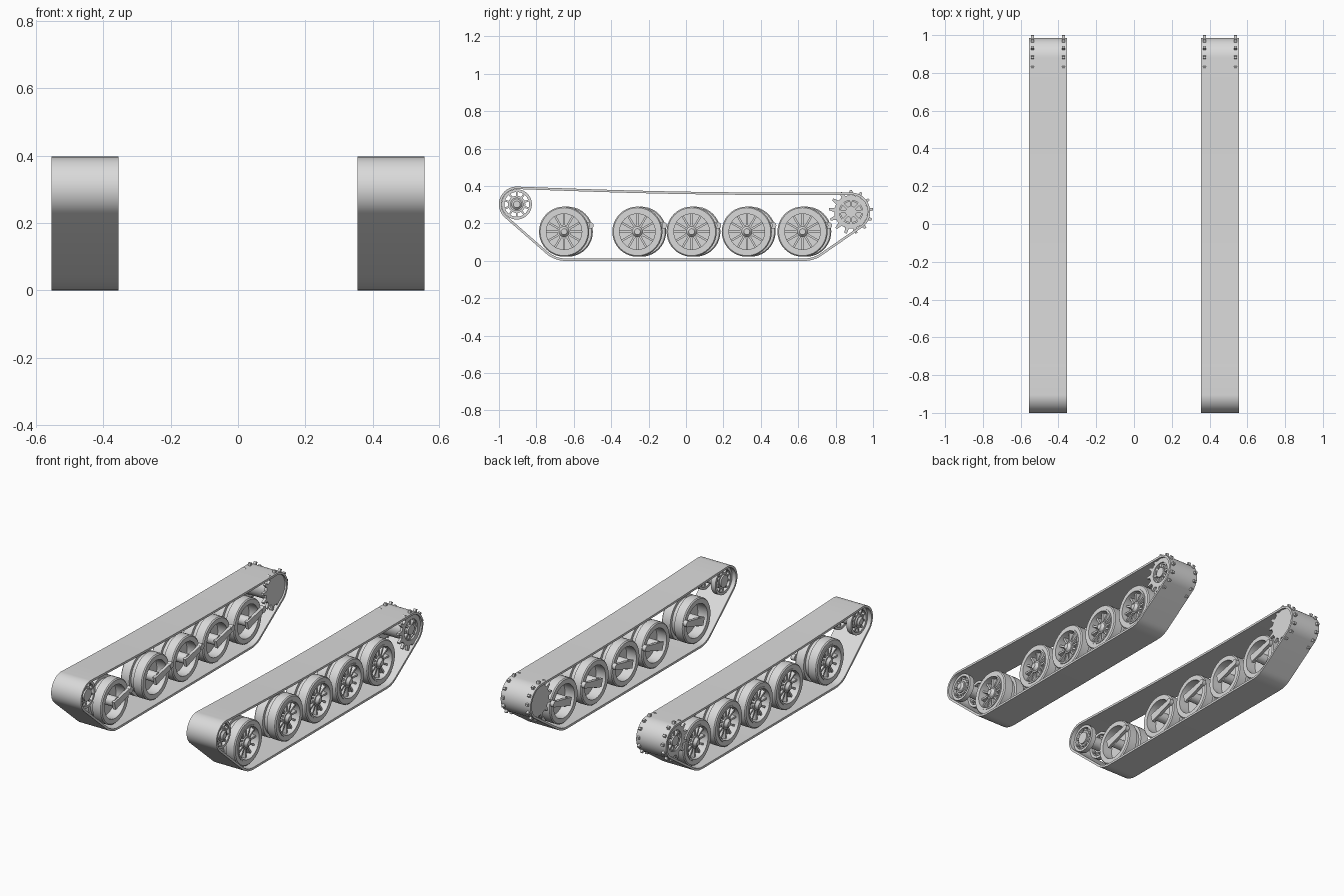
import bpy, bmesh, math
from mathutils import Matrix, Vector, geometry

cube = bpy.data.objects.get("Cube")
if cube:
    bpy.data.objects.remove(cube, do_unlink=True)

grey = bpy.data.materials.new("plain_grey")
grey.use_nodes = True
COLOUR = (0.7, 0.7, 0.7, 1)
grey.diffuse_color = COLOUR
grey.node_tree.nodes["Principled BSDF"].inputs["Base Color"].default_value = COLOUR

TRACK_X = 0.455     # middle of each track
HALF = 0.1          # half of the track width
BAND = 0.013        # track thickness
IDLER = (-0.905, 0.302)
SPROCKET = (0.882, 0.262)
WHEEL_Z = 0.156
WHEELS = (-0.652, -0.26, 0.03, 0.325, 0.623)


def lathe(bm, profile, segments=40):
    """Spin a closed (radius, x) outline around the x axis."""
    rings = []
    for i in range(segments):
        a = math.tau * i / segments
        rings.append([bm.verts.new((x, r * math.cos(a), r * math.sin(a))) for r, x in profile])
    for i, ring in enumerate(rings):
        following = rings[(i + 1) % segments]
        for j in range(len(profile)):
            k = (j + 1) % len(profile)
            bm.faces.new((ring[j], ring[k], following[k], following[j]))


def ring(bm, inner, outer, x0, x1):
    lathe(bm, [(inner, x0), (outer, x0), (outer, x1), (inner, x1)])


def disc(bm, radius, x0, x1, y=0, z=0, tip=None):
    """Solid round piece along x, optionally tapered."""
    place = Matrix.Translation(((x0 + x1) / 2, y, z)) @ Matrix.Rotation(math.pi / 2, 4, 'Y')
    bmesh.ops.create_cone(bm, cap_ends=True, segments=32, radius1=radius,
                          radius2=radius if tip is None else tip, depth=x1 - x0, matrix=place)


def bar(bm, angle, r0, r1, x0, x1, width, tip=1.0):
    """Box running outward from radius r0 to r1, optionally narrowed at its end."""
    verts = bmesh.ops.create_cube(bm, size=1)["verts"]
    turn = Matrix.Rotation(angle, 4, 'X')
    for v in verts:
        w = width * (tip if v.co.y > 0 else 1)
        v.co = turn @ Vector(((x0 + x1) / 2 + v.co.x * (x1 - x0),
                              (r0 + r1) / 2 + v.co.y * (r1 - r0), v.co.z * w))


def spokes(bm, count, *args):
    for i in range(count):
        bar(bm, math.tau * i / count + math.pi / 2, *args)


def finish(name, bm, side, y=0, z=0):
    """Mirror to the wanted side, place and shade smooth with sharp edges."""
    bmesh.ops.scale(bm, vec=(side, 1, 1), verts=bm.verts)
    bmesh.ops.recalc_face_normals(bm, faces=bm.faces)
    mesh = bpy.data.meshes.new(name)
    bm.to_mesh(mesh)
    bm.free()
    mesh.materials.append(grey)
    obj = bpy.data.objects.new(("left_" if side > 0 else "right_") + name, mesh)
    bpy.context.collection.objects.link(obj)
    obj.location = (side * TRACK_X, y, z)
    bpy.ops.object.select_all(action='DESELECT')
    obj.select_set(True)
    bpy.context.view_layer.objects.active = obj
    bpy.ops.object.shade_smooth_by_angle(angle=math.radians(35))


def track_outline():
    """Belt stretched around the end wheels, with a little sag on top."""
    pts = []
    circles = [(IDLER, 0.095), (SPROCKET, 0.103),
               ((-0.645, WHEEL_Z), WHEEL_Z), ((0.635, WHEEL_Z), WHEEL_Z)]
    for (y, z), r in circles:
        for i in range(72):
            a = math.tau * i / 72
            pts.append(Vector((y + r * math.cos(a), z + r * math.sin(a))))
    hull = [pts[i] for i in geometry.convex_hull_2d(pts)]
    out = []
    for i, p in enumerate(hull):
        q = hull[(i + 1) % len(hull)]
        out.append(p)
        if (q - p).length > 0.5 and p.y > 0.2:
            for k in range(1, 12):
                t = k / 12
                out.append(p.lerp(q, t) - Vector((0, 0.011 * math.sin(math.pi * t))))
    return out


def build_track(side):
    bm = bmesh.new()
    outline = track_outline()
    n = len(outline)
    rows = []
    for i, p in enumerate(outline):
        along = (outline[(i + 1) % n] - outline[i - 1]).normalized()
        q = p + Vector((-along.y, along.x)) * BAND
        rows.append([bm.verts.new((x, c.x, c.y))
                     for x, c in ((-HALF, p), (HALF, p), (HALF, q), (-HALF, q))])
    for i, row in enumerate(rows):
        after = rows[(i + 1) % n]
        for j in range(4):
            k = (j + 1) % 4
            bm.faces.new((row[j], row[k], after[k], after[j]))
    finish("track_band", bm, side)


def build_road_wheel(side, number, y):
    bm = bmesh.new()
    # Twin tyres with a groove between them
    lathe(bm, [(0.1, -0.073), (0.128, -0.073), (0.134, -0.067), (0.134, -0.014),
               (0.116, -0.014), (0.116, 0.014), (0.134, 0.014), (0.134, 0.067),
               (0.128, 0.073), (0.1, 0.073)])
    ring(bm, 0.095, 0.105, 0.04, 0.077)
    disc(bm, 0.104, -0.008, 0.022)
    # Outer spokes and domed hub
    spokes(bm, 12, 0.02, 0.1, 0.02, 0.055, 0.011)
    disc(bm, 0.036, 0.02, 0.062)
    disc(bm, 0.028, 0.062, 0.078, tip=0.016)
    # Inner axle
    disc(bm, 0.03, -0.085, 0.0)
    finish(f"road_wheel_{number}", bm, side, y, WHEEL_Z)

    # Trailing suspension arm on the inner face
    bm = bmesh.new()
    bar(bm, math.radians(15), -0.035, 0.125, -0.096, -0.077, 0.05, 0.6)
    disc(bm, 0.018, -0.098, -0.074, 0.12, 0.033)
    finish(f"suspension_arm_{number}", bm, side, y, WHEEL_Z)


def build_idler(side):
    bm = bmesh.new()
    for x in (-0.075, 0.045):
        ring(bm, 0.066, 0.081, x, x + 0.03)
        ring(bm, 0.034, 0.046, x + 0.004, x + 0.026)
        spokes(bm, 10, 0.03, 0.07, x + 0.006, x + 0.024, 0.01)
    disc(bm, 0.036, -0.08, 0.08)
    disc(bm, 0.028, 0.08, 0.09, tip=0.018)
    finish("idler_wheel", bm, side, *IDLER)


def build_sprocket(side):
    bm = bmesh.new()
    # Open toothed ring outside, solid toothed plate inside
    ring(bm, 0.062, 0.089, 0.074, 0.09)
    disc(bm, 0.089, -0.09, -0.074)
    for x in (-0.09, 0.074):
        spokes(bm, 13, 0.08, 0.118, x, x + 0.016, 0.026, 0.45)
    spokes(bm, 8, 0.02, 0.068, 0.06, 0.084, 0.013)
    disc(bm, 0.03, -0.08, 0.092)
    ring(bm, 0.055, 0.066, -0.08, 0.08)
    finish("drive_sprocket", bm, side, *SPROCKET)


for side in (1, -1):
    build_track(side)
    build_idler(side)
    build_sprocket(side)
    # The wheels of one side sit slightly behind those of the other
    shift = 0 if side > 0 else 0.02
    for number, y in enumerate(WHEELS, 1):
        build_road_wheel(side, number, y + shift)
